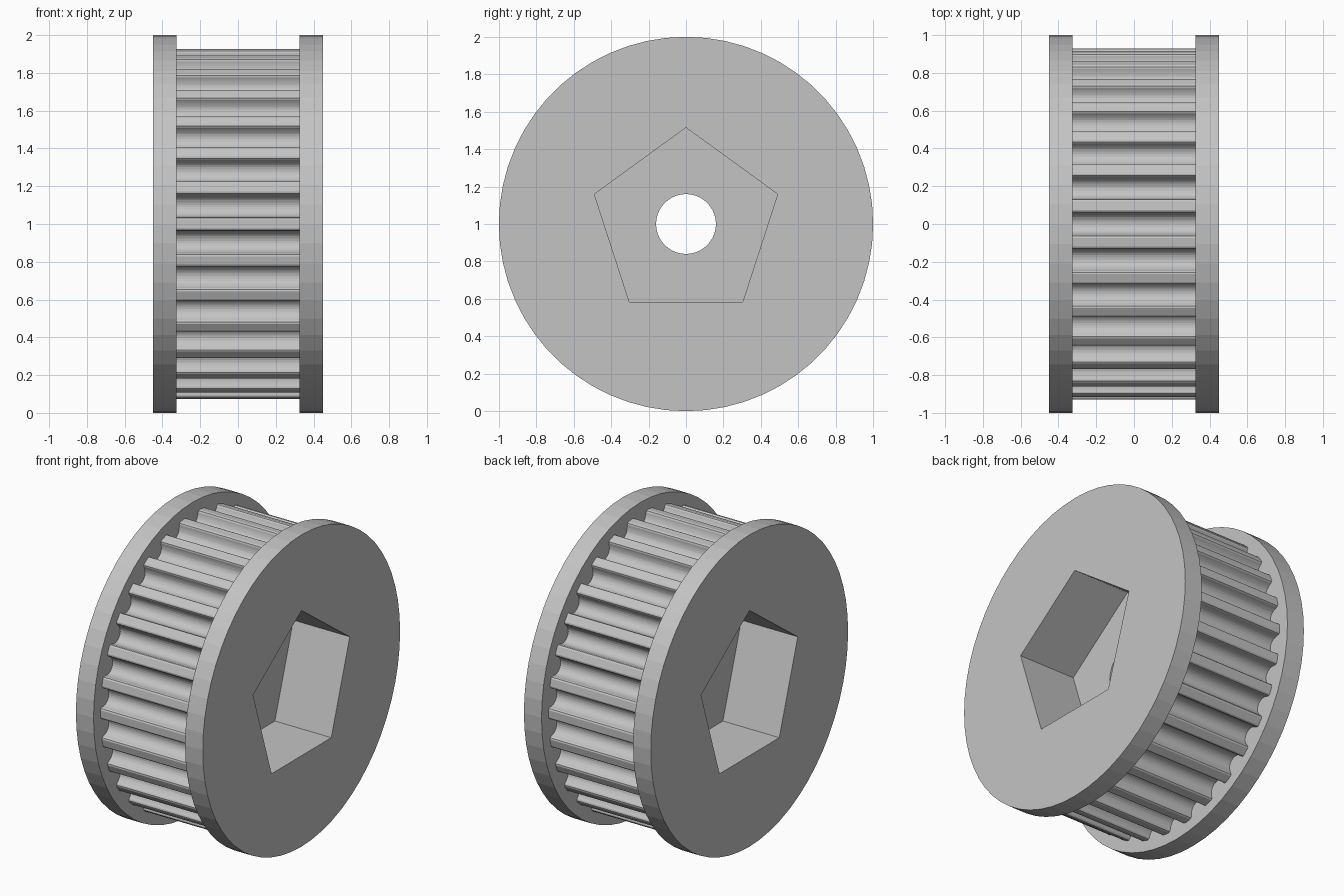
import bpy, bmesh, math

cube = bpy.data.objects.get("Cube")
if cube:
    bpy.data.objects.remove(cube, do_unlink=True)

TEETH, CORE_R, AXLE_Z = 30, 0.93, 1.0
HALF_WIDTH, CORE_HALF, WEB_HALF = 0.45, 0.325, 0.05

grey = bpy.data.materials.new("plain_grey")
grey.use_nodes = True
colour = (0.55, 0.55, 0.55, 1)
grey.diffuse_color = colour
grey.node_tree.nodes["Principled BSDF"].inputs["Base Color"].default_value = colour


def ring(radius, sides):
    """Regular polygon in the y-z plane with one corner at the top."""
    angles = [math.pi / 2 + math.tau * i / sides for i in range(sides)]
    return [(radius * math.cos(a), radius * math.sin(a)) for a in angles]


def prism(name, outline, x0, x1):
    """Extrude a y-z outline along the axle from x0 to x1."""
    bm = bmesh.new()
    face = bm.faces.new([bm.verts.new((x0, y, z + AXLE_Z)) for y, z in outline])
    top = bmesh.ops.extrude_face_region(bm, geom=[face])["geom"]
    moved = [v for v in top if isinstance(v, bmesh.types.BMVert)]
    bmesh.ops.translate(bm, verts=moved, vec=(x1 - x0, 0, 0))
    bmesh.ops.recalc_face_normals(bm, faces=bm.faces)
    mesh = bpy.data.meshes.new(name)
    bm.to_mesh(mesh)
    bm.free()
    mesh.materials.append(grey)
    obj = bpy.data.objects.new(name, mesh)
    bpy.context.collection.objects.link(obj)
    return obj


def combine(target, tool, operation):
    """Apply a boolean and discard its tool."""
    mod = target.modifiers.new(tool.name, "BOOLEAN")
    mod.operation, mod.solver, mod.object = operation, "EXACT", tool
    bpy.context.view_layer.objects.active = target
    bpy.ops.object.modifier_apply(modifier=mod.name)
    bpy.data.objects.remove(tool, do_unlink=True)


# Rounded belt groove: half width and depth from lip to floor
half_groove = [(0.0747, 0), (0.0648, 0.0037), (0.0598, 0.0131), (0.0579, 0.0238),
               (0.0547, 0.0343), (0.0505, 0.0444), (0.0452, 0.054),
               (0.0358, 0.0637), (0.0248, 0.0707), (0.0127, 0.075), (0, 0.0764)]
groove = [(-u, d) for u, d in half_groove] + half_groove[-2::-1]
lip = math.sqrt(CORE_R ** 2 - half_groove[0][0] ** 2)

# Toothed core outline, with a tooth centred on the front
outline = []
for i in range(TEETH):
    a = math.tau * (i + 0.5) / TEETH
    c, s = math.cos(a), math.sin(a)
    outline += [((lip - d) * c - u * s, (lip - d) * s + u * c) for u, d in groove]
pulley = prism("toothed_pulley", outline, -CORE_HALF, CORE_HALF)

# Flanges, then a five-sided pocket in each end
for side in (-1, 1):
    flange = prism("flange", ring(1.0, 60), side * CORE_HALF, side * HALF_WIDTH)
    combine(pulley, flange, "UNION")
for side in (-1, 1):
    pocket = prism("pocket", ring(0.515, 5), side * WEB_HALF, side * (HALF_WIDTH + 0.1))
    combine(pulley, pocket, "DIFFERENCE")

# Axle hole through the web
combine(pulley, prism("axle_hole", ring(0.16, 40), -0.2, 0.2), "DIFFERENCE")
